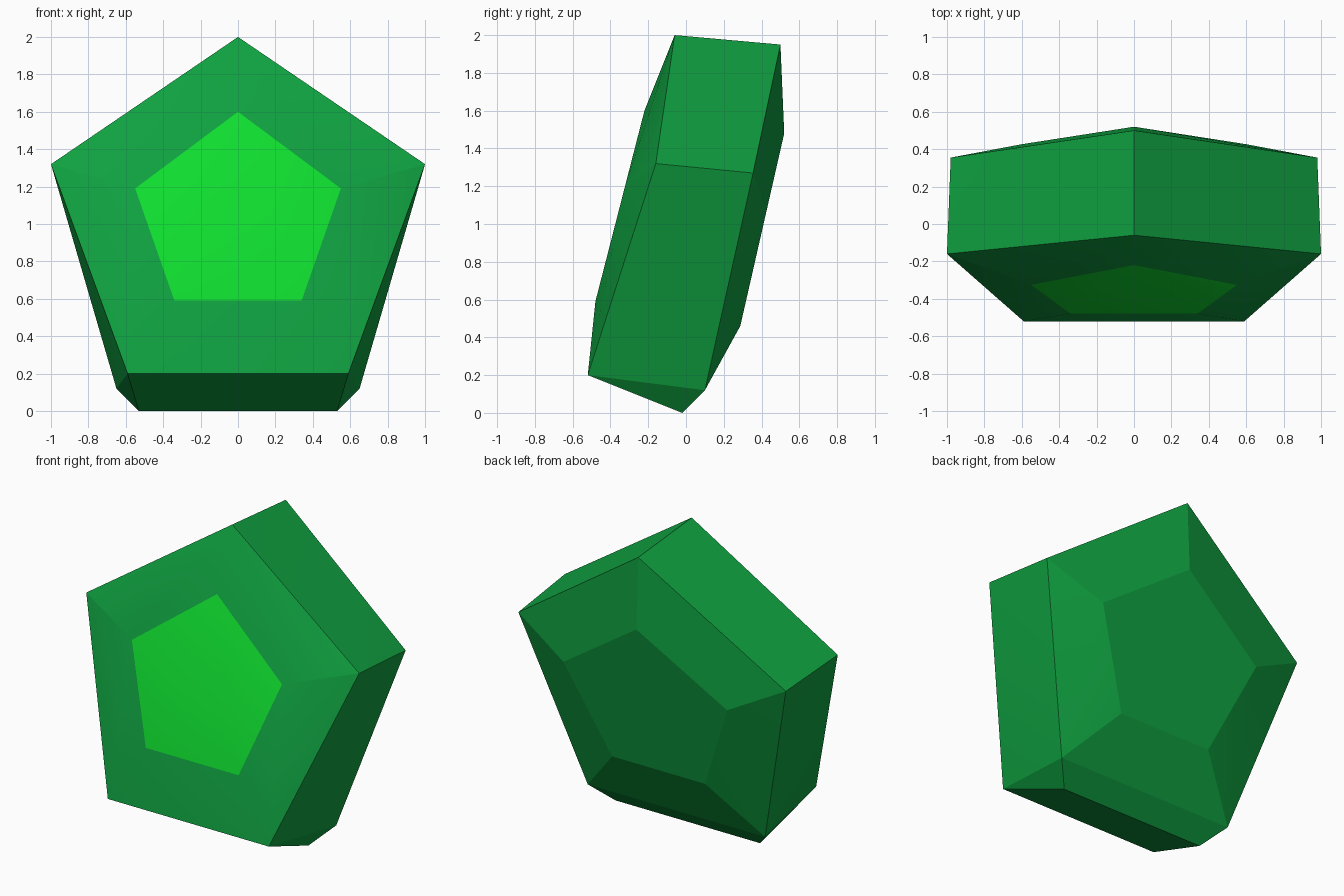
import bpy, bmesh, math

if "Cube" in bpy.data.objects:
    bpy.data.objects.remove(bpy.data.objects["Cube"])


def make_material(name, rgb):
    mat = bpy.data.materials.new(name)
    mat.diffuse_color = (*rgb, 1.0)
    mat.use_nodes = True
    mat.node_tree.nodes["Principled BSDF"].inputs["Base Color"].default_value = mat.diffuse_color
    return mat


def mirrored(points):
    """Half outline -> full outline, mirrored across x = 0."""
    return points + [(-x, y, z) for x, y, z in points if x > 0]


def front_plane(x, z):
    return (x, -0.22 - 0.257 * (1.6 - z), z)


def back_plane(x, z):
    return (x, 0.52 - 0.228 * (1.48 - z), z)


# Outlines of the cut gem, from the front panel to the back panel
front_panel = mirrored([front_plane(0, 1.6), front_plane(0.55, 1.19), front_plane(0.34, 0.59)])
front_rim = mirrored([(0, -0.06, 2.0), (1.0, -0.16, 1.32), (0.59, -0.52, 0.2)])
back_rim = mirrored([(0, 0.50, 1.95), (0.98, 0.355, 1.27), (0.65, 0.10, 0.12)])
foot = mirrored([(0.53, -0.02, 0.0)])
back_panel = mirrored([back_plane(0, 1.48), back_plane(0.60, 1.07), back_plane(0.34, 0.46)])

# Gem body: every outline lies on one convex solid
bm = bmesh.new()
panel_verts = {bm.verts.new(p) for p in front_panel}
for outline in (front_rim, back_rim, foot, back_panel):
    for p in outline:
        bm.verts.new(p)
bmesh.ops.convex_hull(bm, input=bm.verts[:])
bmesh.ops.dissolve_limit(bm, angle_limit=math.radians(1), verts=bm.verts[:], edges=bm.edges[:])
bmesh.ops.recalc_face_normals(bm, faces=bm.faces[:])

# Bright front panel, darker facets everywhere else
for face in bm.faces:
    face.material_index = 1 if all(v in panel_verts for v in face.verts) else 0

mesh = bpy.data.meshes.new("gem")
bm.to_mesh(mesh)
bm.free()
mesh.materials.append(make_material("deep_green", (0.005, 0.36, 0.052)))
mesh.materials.append(make_material("bright_green", (0.005, 0.74, 0.03)))
gem = bpy.data.objects.new("gem", mesh)
bpy.context.collection.objects.link(gem)

# Soften only the shallow folds inside each facet
bpy.context.view_layer.objects.active = gem
gem.select_set(True)
bpy.ops.object.shade_smooth_by_angle(angle=math.radians(12))
